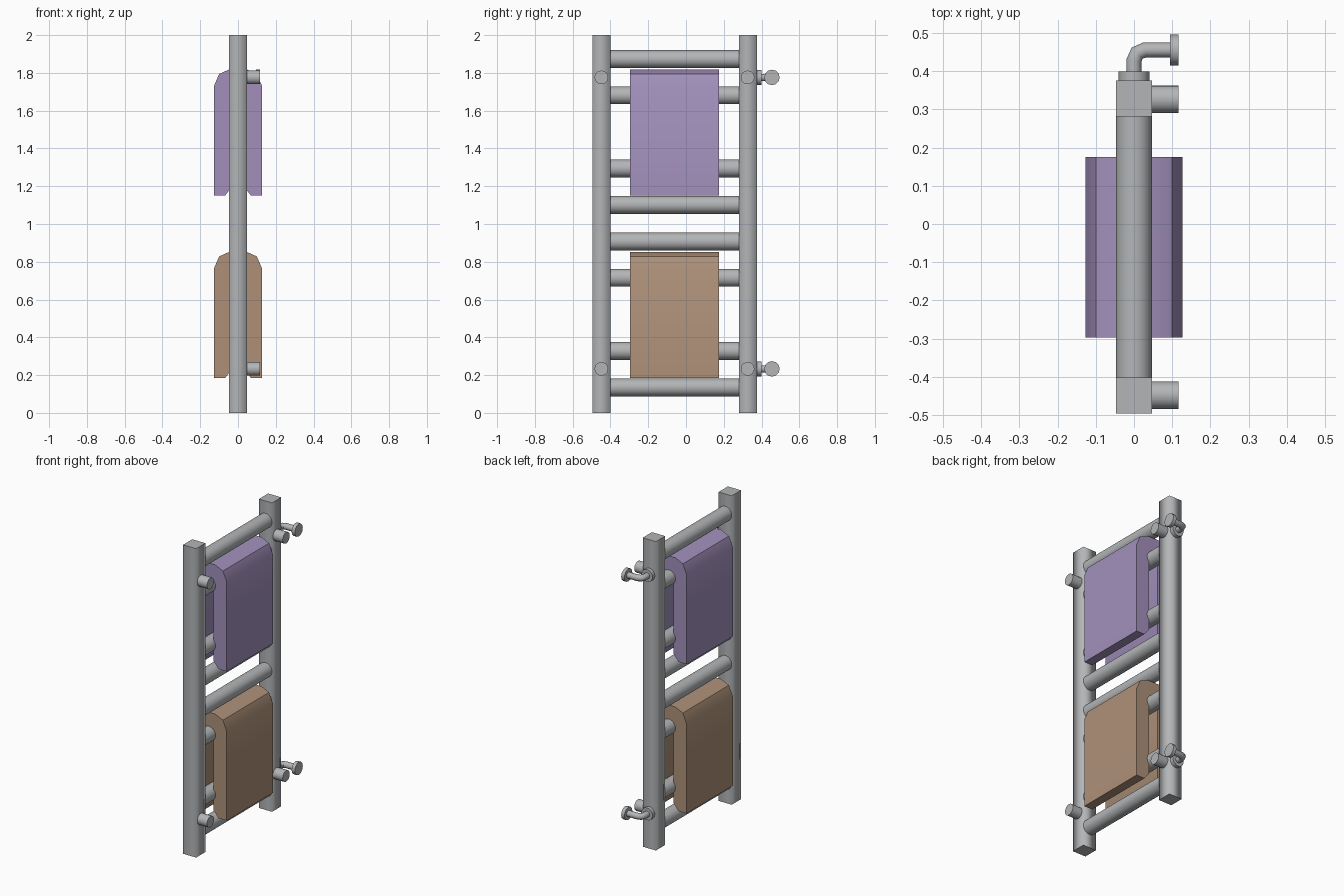
import bpy, bmesh, math
from mathutils import Vector

cube = bpy.data.objects.get("Cube")
if cube:
    bpy.data.objects.remove(cube, do_unlink=True)


def material(name, rgb):
    m = bpy.data.materials.new(name)
    m.use_nodes = True
    m.diffuse_color = (*rgb, 1)
    m.node_tree.nodes["Principled BSDF"].inputs["Base Color"].default_value = (*rgb, 1)
    return m


steel = material("grey steel", (0.45, 0.46, 0.47))
purple = material("purple cloth", (0.36, 0.28, 0.50))
brown = material("brown cloth", (0.42, 0.28, 0.19))


def finish(obj, mat, angle=40):
    obj.data.materials.clear()
    obj.data.materials.append(mat)
    bpy.ops.object.select_all(action='DESELECT')
    obj.select_set(True)
    bpy.context.view_layer.objects.active = obj
    bpy.ops.object.shade_smooth_by_angle(angle=math.radians(angle))


def prism(name, outline, y0, y1, mat):
    """Extrude an (x, z) outline along y."""
    bm = bmesh.new()
    face = bm.faces.new([bm.verts.new((x, y0, z)) for x, z in outline])
    ext = bmesh.ops.extrude_face_region(bm, geom=[face])
    moved = [v for v in ext["geom"] if isinstance(v, bmesh.types.BMVert)]
    bmesh.ops.translate(bm, verts=moved, vec=(0, y1 - y0, 0))
    bmesh.ops.recalc_face_normals(bm, faces=bm.faces)
    me = bpy.data.meshes.new(name)
    bm.to_mesh(me)
    bm.free()
    obj = bpy.data.objects.new(name, me)
    bpy.context.collection.objects.link(obj)
    finish(obj, mat)


def rod(name, start, end, radius, sides):
    a, b = Vector(start), Vector(end)
    bpy.ops.mesh.primitive_cylinder_add(vertices=sides, radius=radius,
                                        depth=(b - a).length, location=(a + b) / 2)
    obj = bpy.context.object
    obj.rotation_euler = (b - a).to_track_quat('Z', 'Y').to_euler()
    obj.name = name
    finish(obj, steel)


# Square posts, softly shaded around the sides with crisp end caps
HALF = 0.047
for name, y in (("front_post", -0.448), ("back_post", 0.328)):
    bpy.ops.mesh.primitive_cube_add(size=1, location=(0, y, 1))
    post = bpy.context.object
    post.name = name
    post.scale = (2 * HALF, 2 * HALF, 2)
    bpy.ops.object.transform_apply(location=False, rotation=False, scale=True)
    finish(post, steel, 100)
    for edge in post.data.edges:
        za, zb = (post.data.vertices[i].co.z for i in edge.vertices)
        edge.use_edge_sharp = abs(za - zb) < 0.01

# Round rungs in two ladders of four
PITCH = 0.966
for group, base in (("lower", 0), ("upper", PITCH)):
    for i, z in enumerate((0.135, 0.328, 0.715, 0.907)):
        rod(f"{group}_rung_{i + 1}", (0, -0.401, base + z), (0, 0.281, base + z), HALF, 32)

# Towels folded over the rungs: half profile mirrored in x
half = [(0.045, 0.853), (0.10, 0.828), (0.127, 0.765), (0.127, 0.185),
        (0.068, 0.185), (0.032, 0.23), (0.032, 0.74), (0.014, 0.76)]
outline = half + [(-x, z) for x, z in reversed(half)]
for name, base, mat in (("lower_towel", 0, brown), ("upper_towel", PITCH, purple)):
    prism(name, [(x, z + base) for x, z in outline], -0.297, 0.175, mat)

# Wall standoffs and bent inlet pipes
for level, z in (("lower", 0.233), ("upper", 1.776)):
    for side, y in (("front", -0.448), ("back", 0.326)):
        rod(f"{level}_{side}_standoff", (HALF - 0.005, y, z), (0.117, y, z), 0.036, 24)
    rod(f"{level}_pipe_collar", (0, 0.373, z), (0, 0.399, z), 0.04, 16)
    rod(f"{level}_pipe_flange", (0.094, 0.455, z), (0.117, 0.455, z), 0.041, 12)
    curve = bpy.data.curves.new(f"{level}_inlet_pipe", 'CURVE')
    curve.dimensions = '3D'
    curve.bevel_depth = 0.02
    curve.bevel_resolution = 3
    path = [(0, 0.395), (0, 0.427), (0.008, 0.447), (0.028, 0.455), (0.097, 0.455)]
    spline = curve.splines.new('POLY')
    spline.points.add(len(path) - 1)
    for point, (x, y) in zip(spline.points, path):
        point.co = (x, y, z, 1)
    pipe = bpy.data.objects.new(curve.name, curve)
    bpy.context.collection.objects.link(pipe)
    bpy.ops.object.select_all(action='DESELECT')
    pipe.select_set(True)
    bpy.context.view_layer.objects.active = pipe
    bpy.ops.object.convert(target='MESH')
    finish(bpy.context.object, steel, 50)
